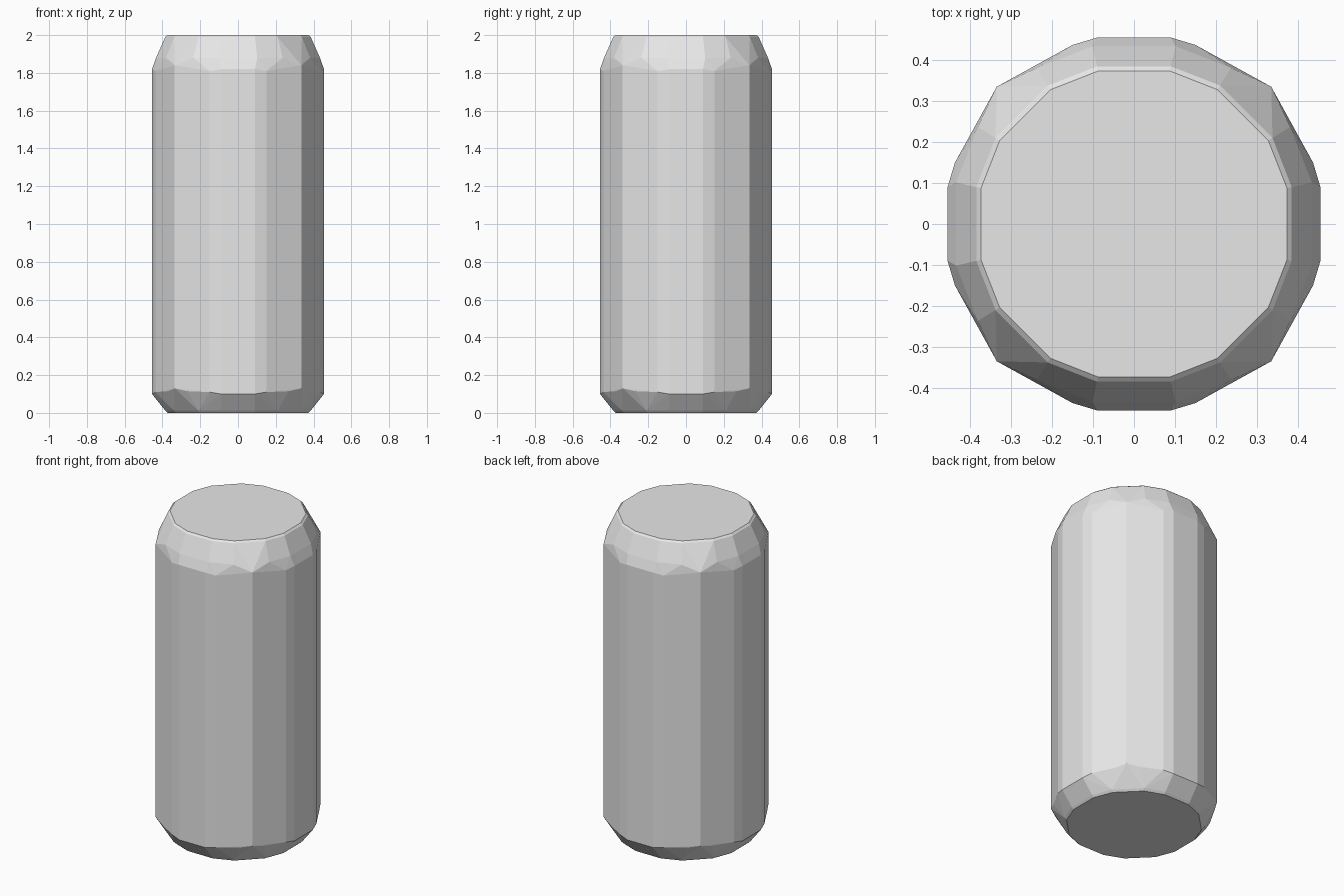
import bpy
import bmesh
import math

cube = bpy.data.objects.get("Cube")
if cube:
    bpy.data.objects.remove(cube, do_unlink=True)


def four_quadrants(points):
    """Mirror one quadrant of a cross-section to all four."""
    return {(sx * x, sy * y, z) for x, y, z in points
            for sx in (-1, 1) for sy in (-1, 1)}


def both_ways(points):
    """Add each point's reflection across the diagonal."""
    return points + [(y, x, z) for x, y, z in points]


def rim(scale, z):
    """A sixteen-sided ring."""
    return both_ways([(0.09 * scale, 0.385 * scale, z),
                      (0.21 * scale, 0.338 * scale, z)])


# Wall columns: x, y, lower end, upper end
columns = [(0.09, 0.455, 0.10, 1.82),
           (0.15, 0.437, 0.11, 1.81),
           (0.27, 0.37, 0.115, 1.81),
           (0.335, 0.335, 0.13, 1.84)]
quadrant = both_ways([(x, y, low) for x, y, low, high in columns]
                     + [(x, y, high) for x, y, low, high in columns])

# Shoulder, bevelled lid edge and base
quadrant += rim(1.127, 1.88) + rim(1.0, 1.99) + rim(0.97, 2.0)
quadrant += rim(1.0, 0.012) + rim(0.97, 0.0)

# The faceted can is the convex skin over all rings
bm = bmesh.new()
for co in sorted(four_quadrants(quadrant)):
    bm.verts.new(co)
result = bmesh.ops.convex_hull(bm, input=bm.verts[:])
loose = [v for v in bm.verts if not v.link_faces]
bmesh.ops.delete(bm, geom=loose, context='VERTS')
bmesh.ops.dissolve_limit(bm, angle_limit=math.radians(0.5),
                         verts=bm.verts[:], edges=bm.edges[:])
bmesh.ops.recalc_face_normals(bm, faces=bm.faces[:])
mesh = bpy.data.meshes.new("can_body")
bm.to_mesh(mesh)
bm.free()

can = bpy.data.objects.new("can_body", mesh)
bpy.context.collection.objects.link(can)

# Plain light grey
grey = bpy.data.materials.new("light_grey")
grey.use_nodes = True
color = (0.8, 0.8, 0.8, 1.0)
grey.diffuse_color = color
for node in grey.node_tree.nodes:
    if node.type == 'BSDF_PRINCIPLED':
        node.inputs["Base Color"].default_value = color
mesh.materials.append(grey)
